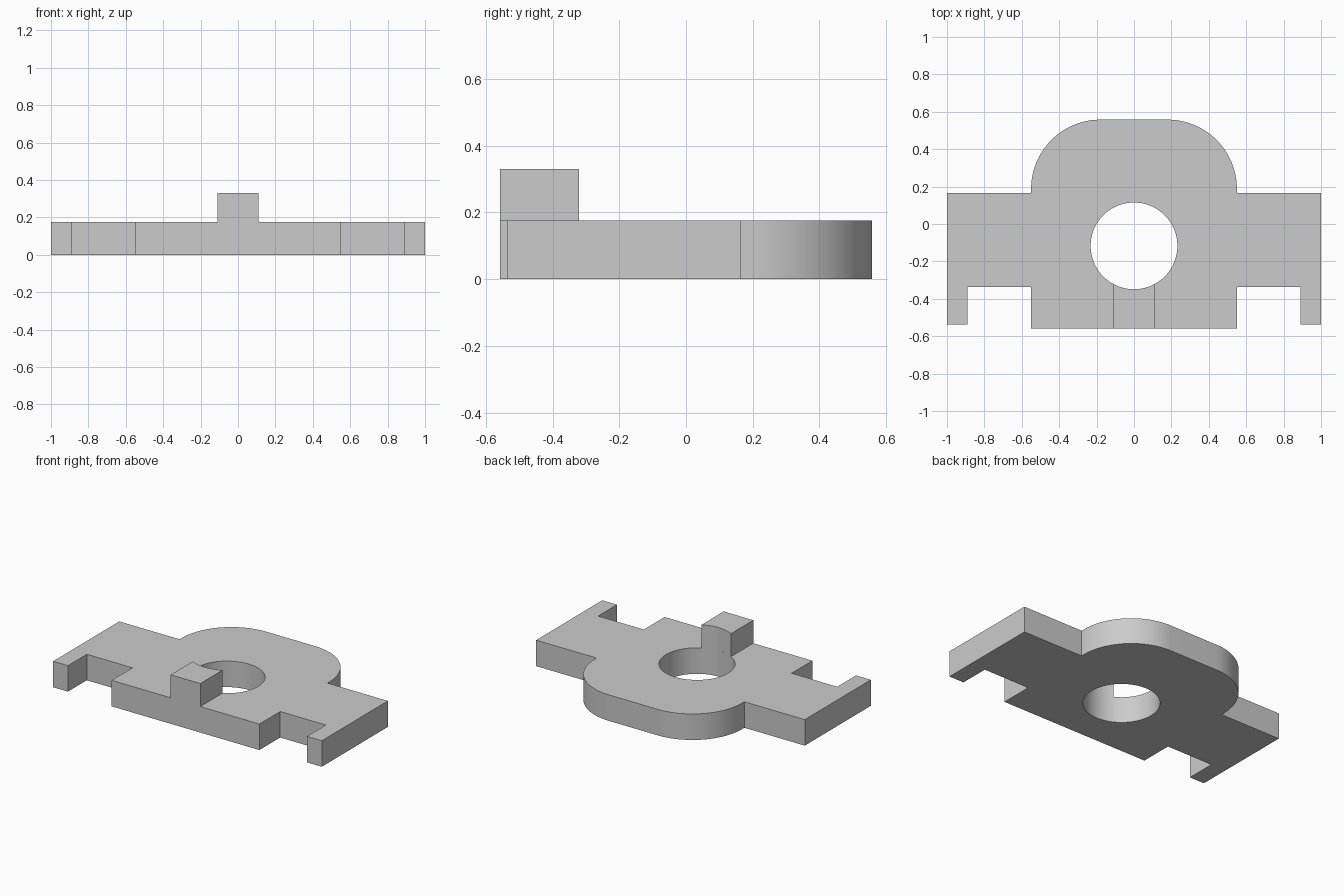
import bpy, bmesh
from math import sin, cos, pi, asin

cube = bpy.data.objects.get("Cube")
if cube:
    bpy.data.objects.remove(cube, do_unlink=True)

grey = bpy.data.materials.new("plain_grey")
grey.use_nodes = True
colour = (0.6, 0.6, 0.6, 1)
grey.diffuse_color = colour
grey.node_tree.nodes["Principled BSDF"].inputs["Base Color"].default_value = colour

HALF_DEPTH = 0.558
PLATE_TOP = 0.175
TAB_TOP = 0.33
HOLE_Y, HOLE_R = -0.117, 0.232


def arc(cx, cy, r, start, end, steps):
    """Points along a circular arc, angles in radians."""
    angles = [start + (end - start) * i / steps for i in range(steps + 1)]
    return [(cx + r * cos(a), cy + r * sin(a)) for a in angles]


def prism(name, loops, z0, z1):
    """Extrude a filled outline (later loops are holes) from z0 to z1."""
    curve = bpy.data.curves.new(name, "CURVE")
    curve.dimensions = "2D"
    curve.fill_mode = "BOTH"
    curve.extrude = (z1 - z0) / 2
    for loop in loops:
        spline = curve.splines.new("POLY")
        spline.points.add(len(loop) - 1)
        for point, (x, y) in zip(spline.points, loop):
            point.co = (x, y, 0, 1)
        spline.use_cyclic_u = True
    helper = bpy.data.objects.new(name + "_outline", curve)
    bpy.context.collection.objects.link(helper)
    graph = bpy.context.evaluated_depsgraph_get()
    mesh = bpy.data.meshes.new_from_object(helper.evaluated_get(graph))
    bpy.data.objects.remove(helper, do_unlink=True)

    # Weld the caps to the walls
    bm = bmesh.new()
    bm.from_mesh(mesh)
    bmesh.ops.remove_doubles(bm, verts=bm.verts, dist=0.0001)
    bmesh.ops.translate(bm, verts=bm.verts, vec=(0, 0, (z0 + z1) / 2))
    bmesh.ops.recalc_face_normals(bm, faces=bm.faces)
    bm.to_mesh(mesh)
    bm.free()
    mesh.materials.clear()
    mesh.materials.append(grey)
    obj = bpy.data.objects.new(name, mesh)
    bpy.context.collection.objects.link(obj)
    bpy.ops.object.select_all(action="DESELECT")
    obj.select_set(True)
    bpy.context.view_layer.objects.active = obj
    bpy.ops.object.shade_smooth_by_angle(angle=pi / 6)
    return obj


# Plate: half outline from front to back, mirrored, with a round hole
corner_r = 0.37
half = [(0.55, -HALF_DEPTH), (0.55, -0.337), (0.89, -0.337), (0.89, -0.537),
        (1, -0.537), (1, 0.165), (0.55, 0.165)]
half += arc(0.55 - corner_r, HALF_DEPTH - corner_r, corner_r, 0, pi / 2, 24)
outline = half + [(-x, y) for x, y in reversed(half)]
hole = arc(0, HOLE_Y, HOLE_R, 0, 2 * pi, 64)[:-1]
prism("base_plate", [outline, hole], 0, PLATE_TOP)

# Raised tab whose back face follows the hole
tab_half = 0.11
spread = asin(tab_half / HOLE_R)
tab = [(tab_half, -HALF_DEPTH)]
tab += arc(0, HOLE_Y, HOLE_R, -pi / 2 + spread, -pi / 2 - spread, 12)
tab += [(-tab_half, -HALF_DEPTH)]
prism("raised_tab", [tab], PLATE_TOP, TAB_TOP)
